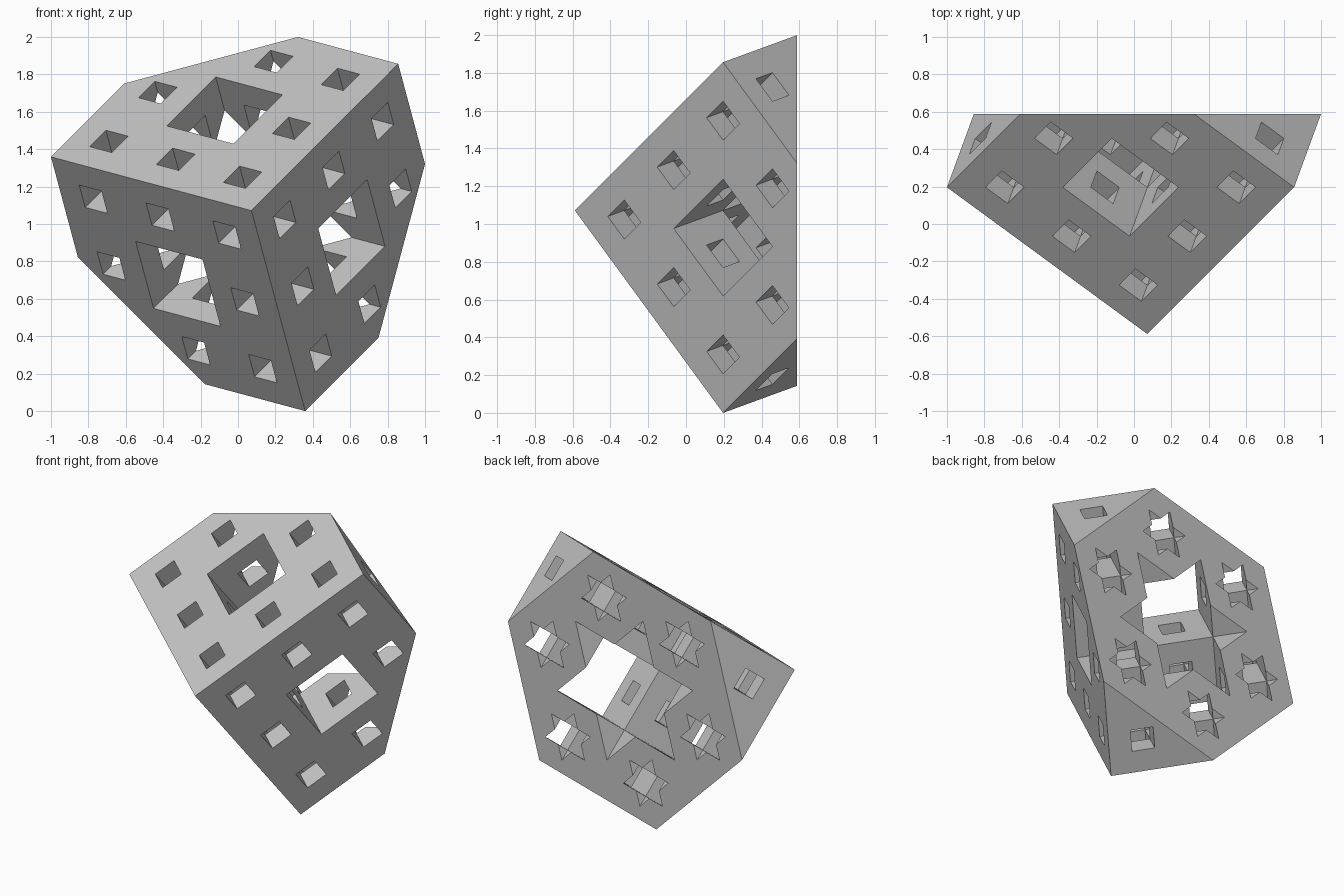
import bpy
import bmesh
from itertools import product
from math import sqrt, sin, cos, radians
from mathutils import Vector, Matrix

cube = bpy.data.objects.get("Cube")
if cube:
    bpy.data.objects.remove(cube, do_unlink=True)

N = 9             # cells along one edge of the uncut cube
EDGE = 1.359      # edge length of the uncut cube
CUT = 1.5 * N     # slicing plane: a + b + c = CUT in cell units


def solid(cell):
    """A cell is empty where two or more axes fall in a middle third."""
    if any(c < 0 or c >= N for c in cell):
        return False
    return all(sum((c // size) % 3 == 1 for c in cell) < 2 for size in (1, 3))


def add_face(bm, points):
    bm.faces.new([bm.verts.new(p) for p in points])


bm = bmesh.new()
axes = [Vector(row) for row in Matrix.Identity(3)]
cells = [c for c in product(range(N), repeat=3) if solid(c) and sum(c) < CUT]

# Outer walls and tunnel walls
for cell in cells:
    base = Vector(cell)
    for k in range(3):
        u, v = axes[k - 2], axes[k - 1]
        for step in (-1, 1):
            beside = list(cell)
            beside[k] += step
            if not solid(beside):
                p = base + axes[k] * max(step, 0)
                add_face(bm, [p, p + u, p + u + v, p + v])

# Slice off the rear half
diagonal = Vector((1, 1, 1)).normalized()
bmesh.ops.bisect_plane(bm, geom=bm.verts[:] + bm.edges[:] + bm.faces[:], dist=1e-5,
                       plane_co=diagonal * CUT / sqrt(3), plane_no=diagonal,
                       clear_outer=True)

# Flat rear section, one convex slice per crossed cell
side_u = Vector((1, -1, 0)).normalized()
side_v = diagonal.cross(side_u)
for cell in cells:
    points = []
    for corner in product((0, 1), repeat=3):
        p = Vector(cell) + Vector(corner)
        t = CUT - sum(p)
        if 0 < t < 1:
            points += [p + axes[k] * t for k in range(3) if corner[k] == 0]
    if len(points) >= 3:
        middle = sum(points, Vector()) / len(points)
        points.sort(key=lambda p: Vector(((p - middle).dot(side_u),
                                          (p - middle).dot(side_v))).angle_signed(Vector((1, 0))))
        add_face(bm, points)

bmesh.ops.remove_doubles(bm, verts=bm.verts[:], dist=1e-3)

# Stand the block with its whole corner pointing to the front
spread = sqrt(2 / 3)
edges = [Vector((spread * cos(radians(a)), 1 / sqrt(3), spread * sin(radians(a))))
         for a in (165, 45, -75)]
turn = Matrix(edges).transposed().to_4x4()
height = EDGE * spread * sin(radians(75))
front_corner = Vector((height - 1, -EDGE * sqrt(3) / 4, height))
bm.transform(Matrix.Translation(front_corner) @ turn @ Matrix.Scale(EDGE / N, 4))
bmesh.ops.recalc_face_normals(bm, faces=bm.faces[:])

mesh = bpy.data.meshes.new("halved_fractal_cube")
bm.to_mesh(mesh)
bm.free()
block = bpy.data.objects.new("halved_fractal_cube", mesh)
bpy.context.collection.objects.link(block)

# Plain grey
grey = bpy.data.materials.new("plain_grey")
grey.use_nodes = True
colour = (0.55, 0.55, 0.55, 1)
grey.diffuse_color = colour
grey.node_tree.nodes["Principled BSDF"].inputs["Base Color"].default_value = colour
mesh.materials.append(grey)
